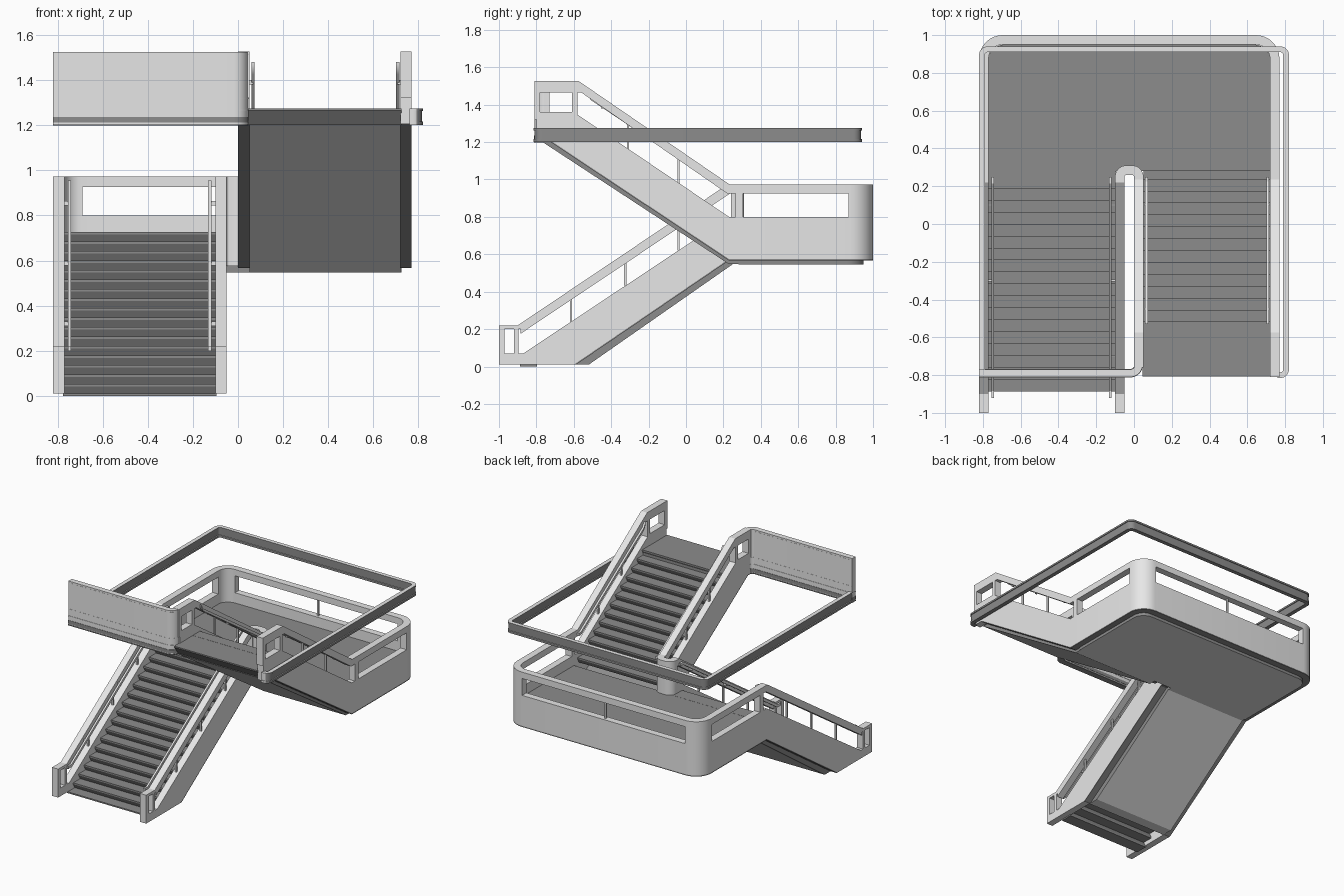
import bpy, bmesh, math
from mathutils import Vector

if "Cube" in bpy.data.objects:
    bpy.data.objects.remove(bpy.data.objects["Cube"])


def material(name, v):
    m = bpy.data.materials.new(name)
    m.use_nodes = True
    m.diffuse_color = (v, v, v, 1)
    m.node_tree.nodes["Principled BSDF"].inputs["Base Color"].default_value = (v, v, v, 1)
    return m


LIGHT = material("light grey wall", 0.8)
GREY = material("mid grey steps and trim", 0.265)


def prism(bm, pts, a, b, axis="x"):
    """Extrude a polygon: (y, z) points along x, or (x, y) points along z."""
    put = (lambda p, d: (d, p[0], p[1])) if axis == "x" else (lambda p, d: (p[0], p[1], d))
    lo = [bm.verts.new(put(p, a)) for p in pts]
    hi = [bm.verts.new(put(p, b)) for p in pts]
    bm.faces.new(lo)
    bm.faces.new(hi[::-1])
    for i in range(len(pts)):
        j = (i + 1) % len(pts)
        bm.faces.new((lo[i], hi[i], hi[j], lo[j]))


def rect(y0, y1, z0, z1):
    return [(y0, z0), (y1, z0), (y1, z1), (y0, z1)]


def finish(name, bm, mats, rule=None):
    bmesh.ops.recalc_face_normals(bm, faces=bm.faces)
    bm.normal_update()
    if rule:
        for f in bm.faces:
            f.material_index = rule(f.normal, f.calc_center_median())
    me = bpy.data.meshes.new(name)
    bm.to_mesh(me)
    bm.free()
    for m in mats:
        me.materials.append(m)
    me.polygons.foreach_set("use_smooth", [True] * len(me.polygons))
    me.set_sharp_from_angle(angle=math.radians(30))
    bpy.context.collection.objects.link(bpy.data.objects.new(name, me))


def part(name, mats, shapes, rule=None):
    bm = bmesh.new()
    for s in shapes:
        prism(bm, *s)
    finish(name, bm, mats, rule)


def fillet(path, r, n=8):
    """Round the inner corners of an open path."""
    pts = [Vector(p) for p in path]
    out = [pts[0]]
    for p, c, q in zip(pts, pts[1:], pts[2:]):
        u, v = (p - c).normalized(), (q - c).normalized()
        mid = c + (u + v) * r
        for i in range(n + 1):
            t = i / n * math.pi / 2
            out.append(mid - v * r * math.cos(t) - u * r * math.sin(t))
    return out + [pts[-1]]


def band(path, r, width):
    """Outline of a strip of constant width along a rounded path."""
    pts = fillet(path, r)
    left, right = [], []
    for i, p in enumerate(pts):
        a = (p - pts[i - 1]).normalized() if i else None
        b = (pts[i + 1] - p).normalized() if i + 1 < len(pts) else a
        a = a or b
        t = (a + b).normalized()
        n = Vector((-t.y, t.x)) * (width / 2 / max(t.dot(a), 0.5))
        left.append(p + n)
        right.append(p - n)
    return left + right[::-1]


def ring_part(name, mats, path, r, width, levels, rule=None):
    bm = bmesh.new()
    for z0, z1, extra in levels:
        out = band(path, r, width + extra)
        h = len(out) // 2
        # quads between both sides keep the bent strip clean
        lo = [bm.verts.new((p.x, p.y, z0)) for p in out]
        hi = [bm.verts.new((p.x, p.y, z1)) for p in out]
        m = len(out)
        for i in range(m):
            j = (i + 1) % m
            bm.faces.new((lo[i], lo[j], hi[j], hi[i]))
        for i in range(h - 1):
            k = m - 1 - i
            bm.faces.new((lo[i], lo[k], lo[k - 1], lo[i + 1]))
            bm.faces.new((hi[i], hi[i + 1], hi[k - 1], hi[k]))
    finish(name, bm, mats, rule)


def pale_below(n, c):
    return 1 if n.z < -0.3 else 0


# Lower flight side walls, rails, balusters and grey lower edges
SLOPE = 0.665
for name, x0, x1 in (("outer", -0.82, -0.77), ("inner", -0.1, -0.05)):
    mid = (x0 + x1) / 2
    stringer = [(-1, .01), (-1, .07), (-.87, .07), (.23, .8), (.25, .8), (.25, .575), (.23, .575), (-.6, .01)]
    rail = [(-1, .22), (-.9, .22), (.22, .972), (.25, .972), (.25, .925), (.235, .925),
            (-.885, .175), (-.885, .2), (-1, .2)]
    part("lower_%s_wall" % name, [LIGHT], [(stringer, x0, x1), (rail, x0, x1)]
         + [(rect(y, y + w, .06, .21), x0, x1) for y, w in ((-1, .03), (-.92, .025))]
         + [(rect(y - .006, y + .006, .648 + SLOPE * y, .8 + SLOPE * y), mid - .006, mid + .006)
            for y in (-.615, -.325, -.04)])
    strip = [(-.6, .01), (-.588, .01), (.23, .567), (.25, .567), (.25, .575), (.23, .575)]
    part("lower_%s_edge_trim" % name, [GREY], [(strip, x0, x1)])

# Upper flight side walls, rails, balusters and grey lower edges
for name, x0, x1, end in (("outer", .72, .77, -.81), ("inner", 0, .05, -.76)):
    mid = (x0 + x1) / 2
    stringer = [(.25, .8), (.23, .8), (-.6, 1.36), (end, 1.36), (end, 1.32), (end + .01, 1.32),
                (end + .01, 1.205), (-.72, 1.205), (.23, .575), (.25, .575)]
    rail = [(.25, .972), (.235, .972), (-.575, 1.527), (end, 1.527), (end, 1.465), (-.56, 1.465),
            (.22, .925), (.25, .925)]
    part("upper_%s_wall" % name, [LIGHT], [(stringer, x0, x1), (rail, x0, x1)]
         + [(rect(y, y + .03, 1.33, 1.48), x0, x1) for y in (end, -.61)]
         + [(rect(y - .006, y + .006, .95 - SLOPE * y, 1.09 - SLOPE * y), mid - .006, mid + .006)
            for y in (-.04, -.31)])
    strip = [(.25, .575), (.23, .575), (-.72, 1.205), (-.732, 1.205), (.23, .567), (.25, .567)]
    part("upper_%s_edge_trim" % name, [GREY], [(strip, x0, x1)])


# Folded plate steps with risers leaning back under the nosing
def steps(name, x0, x1, y0, going, z0, rise, first, count, last_y):
    d = 1 if going > 0 else -1
    shapes = []
    for i in range(first, count + 1):
        y, z = y0 + going * i, z0 + rise * i
        back = last_y if i == count else y + going + d * .024
        shapes.append((rect(y - d * .004, back, z - .01, z), x0, x1))
        if i:
            riser = [(y - d * .004, z - .01), (y + d * .008, z - .01),
                     (y + d * .024, z - rise), (y + d * .014, z - rise)]
            shapes.append((riser, x0, x1))
    part(name, [GREY], shapes)


steps("lower_steps", -.775, -.095, -.884, .0633, .01, .0421, 0, 17, .29)
steps("upper_steps", .045, .725, .298, -.063, .725, .0423, 1, 13, -.6)

# Sloping soffit panels: pale below, grey at the edges
part("lower_soffit", [GREY, LIGHT],
     [([(-.6, .01), (-.52, .01), (.25, .547), (.29, .547), (.29, .58), (.23, .58)], -.77, -.1)], pale_below)
part("upper_soffit", [GREY, LIGHT],
     [([(.29, .547), (.23, .547), (-.77, 1.202), (-.72, 1.21), (.23, .58), (.29, .58)], .05, .72)], pale_below)

# Half landing slab and upper landing slab with a sloping front edge
part("half_landing", [GREY, LIGHT],
     [(fillet([(-.775, .28), (-.775, .95), (.725, .95), (.725, .28)], .09), .546, .725, "z")], pale_below)
part("upper_landing", [GREY],
     [([(-.525, 1.2), (-.525, 1.274), (-.808, 1.274), (-.808, 1.265), (-.76, 1.2)], .045, .725)])

# Half landing parapet: solid base, top rail, rounded corners and posts
LOOP = [(-.795, .25), (-.795, .975), (.745, .975), (.745, .25)]
ring_part("landing_parapet", [LIGHT], LOOP, .1, .05, [(.575, .8, 0)])
ring_part("landing_rail", [LIGHT], LOOP, .1, .05, [(.925, .972, 0)])
ring_part("landing_edge_trim", [GREY], LOOP, .1, .05, [(.567, .575, 0)])
for side, flip in (("right", False), ("left", True)):
    fx = (lambda x: -.05 - x) if flip else (lambda x: x)
    corner = [(fx(-.795), .87), (fx(-.795), .975), (fx(-.69), .975)]
    ring_part("landing_corner_" + side, [LIGHT], corner, .1, .05, [(.79, .93, 0)])
    x = fx(-.795)
    part("landing_post_" + side, [LIGHT], [(rect(.265, .305, .79, .93), x - .025, x + .025)])
part("landing_back_baluster", [LIGHT], [(rect(.969, .981, .79, .93), -.031, -.019)])

# Rounded turn joining the two inner walls
ring_part("inner_turn_wall", [LIGHT], [(-.075, .24), (-.075, .285), (.025, .285), (.025, .24)],
          .035, .05, [(.575, .972, 0)])

# Guard wall on the upper floor, with raised lines and a grey base stripe
GUARD = [(-.82, -.79), (.025, -.79), (.025, -.73)]
ring_part("upper_guard_wall", [LIGHT], GUARD, .045, .04,
          [(1.205, 1.525, 0), (1.262, 1.27, .005), (1.317, 1.32, .002), (1.51, 1.513, .002)])
ring_part("upper_guard_stripe", [GREY], GUARD, .045, .045, [(1.198, 1.206, 0), (1.212, 1.236, 0)])

# Fascia around the stairwell opening
ring_part("stairwell_fascia", [GREY, LIGHT],
          [(-.805, -.8), (-.805, .925), (.805, .925), (.805, -.8), (.76, -.8)], .03, .02,
          [(1.2, 1.216, .01), (1.216, 1.262, 0), (1.262, 1.275, .01)],
          lambda n, c: 1 if n.z > .5 or (n.y < -.9 and c.y < -.75) else 0)

# Slim handrails fixed inside the walls
lower_line = [(-.92, .2), (-.88, .2), (.22, .935), (.25, .935),
              (.25, .955), (.215, .955), (-.885, .22), (-.92, .22)]
upper_line = [(.25, .935), (.22, .935), (-.51, 1.425), (-.53, 1.46),
              (-.53, 1.48), (-.51, 1.445), (.225, .955), (.25, .955)]
for name, line, xs, out, fix in (
        ("lower", lower_line, (-.747, -.125), (-.775, -.095), ((-.7, .31), (-.3, .577), (.1, .845))),
        ("upper", upper_line, (.066, .708), (.045, .725), ((.1, 1.01), (-.2, 1.21), (-.45, 1.38)))):
    part(name + "_handrails", [LIGHT], [(line, x - .007, x + .007) for x in xs])
    part(name + "_handrail_brackets", [LIGHT],
         [(rect(y - .005, y + .005, z, z + .02), min(x, w), max(x, w))
          for y, z in fix for x, w in zip(xs, out)])
